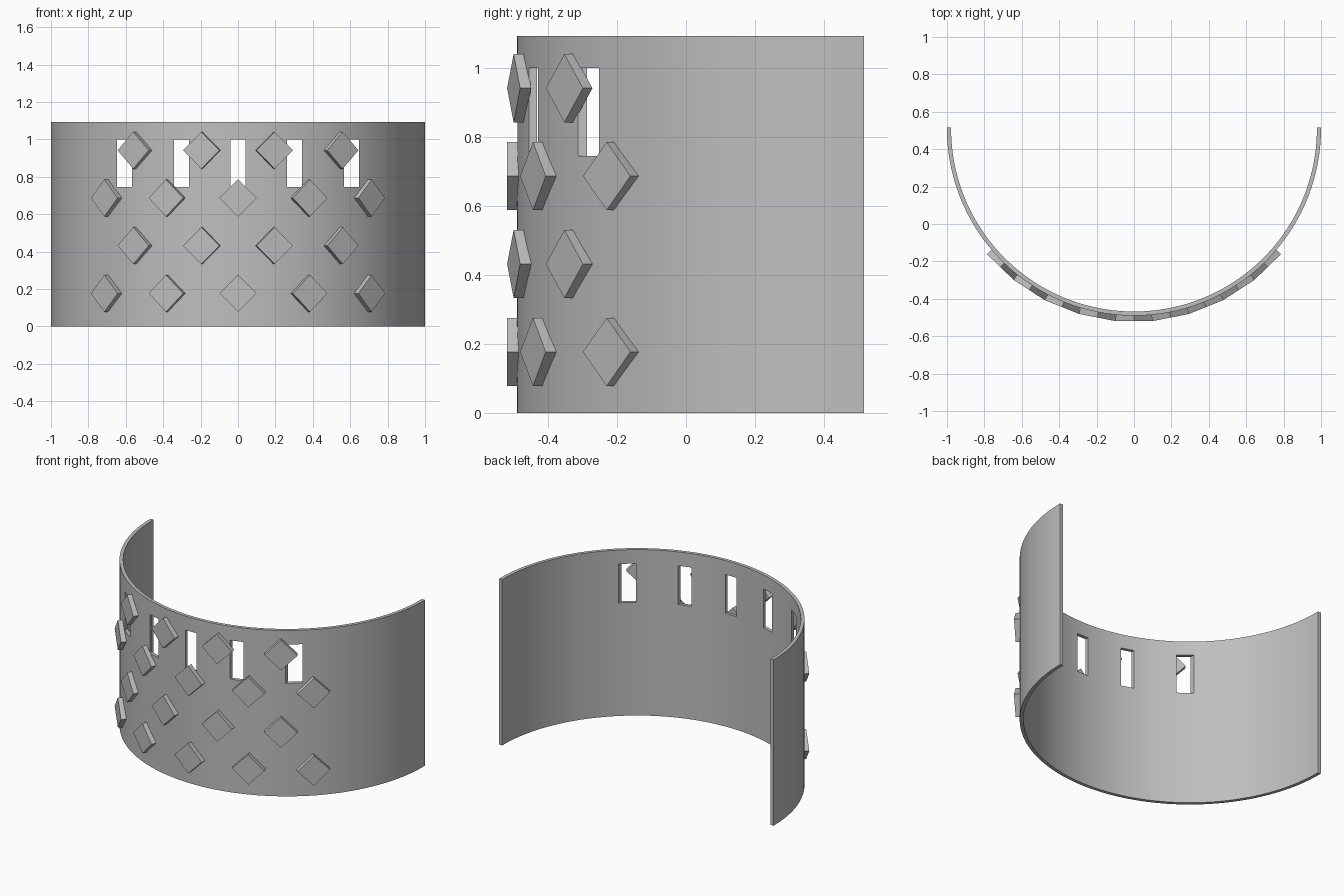
import bpy, bmesh, math
from mathutils import Matrix, Vector

if "Cube" in bpy.data.objects:
    bpy.data.objects.remove(bpy.data.objects["Cube"], do_unlink=True)

CENTRE_Y = 0.51      # axis of the curved wall
OUTER, INNER = 1.0, 0.978
HEIGHT = 1.093
END_Y = 0.517
SEGMENTS = 96

grey = bpy.data.materials.new("plain grey")
grey.use_nodes = True
colour = (0.52, 0.52, 0.52, 1)
grey.diffuse_color = colour
grey.node_tree.nodes["Principled BSDF"].inputs["Base Color"].default_value = colour


def make_object(name, bm):
    bmesh.ops.recalc_face_normals(bm, faces=bm.faces)
    mesh = bpy.data.meshes.new(name)
    bm.to_mesh(mesh)
    bm.free()
    mesh.materials.append(grey)
    obj = bpy.data.objects.new(name, mesh)
    bpy.context.collection.objects.link(obj)
    return obj


def add_box(bm, size, matrix):
    bmesh.ops.create_cube(bm, size=1, matrix=matrix @ Matrix.Diagonal((*size, 1)))


# Curved wall: half-ring outline, extruded upward
def arc(radius):
    pts = [(-radius, END_Y)]
    for i in range(SEGMENTS + 1):
        a = math.pi * i / SEGMENTS
        pts.append((-radius * math.cos(a), CENTRE_Y - radius * math.sin(a)))
    return pts + [(radius, END_Y)]


bm = bmesh.new()
outline = arc(OUTER) + arc(INNER)[::-1]
base = bm.faces.new([bm.verts.new((x, y, 0)) for x, y in outline])
top = bmesh.ops.extrude_face_region(bm, geom=[base])
bmesh.ops.translate(bm, vec=(0, 0, HEIGHT),
                    verts=[v for v in top["geom"] if isinstance(v, bmesh.types.BMVert)])
wall = make_object("curved_wall", bm)

# Upright slots cut straight through from the front
bm = bmesh.new()
for x in (-0.607, -0.302, 0, 0.302, 0.607):
    add_box(bm, (0.08, 0.6, 0.256), Matrix.Translation((x, -0.3, 0.873)))
cutter = make_object("slot_cutter", bm)
cutter.hide_render = True
cut = wall.modifiers.new("slots", "BOOLEAN")
cut.operation = "DIFFERENCE"
cut.solver = "EXACT"
cut.object = cutter
bpy.ops.object.select_all(action="DESELECT")
bpy.context.view_layer.objects.active = wall
wall.select_set(True)
bpy.ops.object.modifier_apply(modifier=cut.name)
bpy.data.objects.remove(cutter, do_unlink=True)
bpy.ops.object.shade_smooth_by_angle(angle=math.radians(30))

# Diamond studs in staggered rows around the front
STEP = math.radians(11)
SIDE = 0.14
for row, z in enumerate((0.177, 0.432, 0.687, 0.942)):
    for k in ((-4, -2, 0, 2, 4) if row % 2 == 0 else (-3, -1, 1, 3)):
        bm = bmesh.new()
        place = (Matrix.Translation((0, CENTRE_Y, z))
                 @ Matrix.Rotation(k * STEP, 4, "Z")
                 @ Matrix.Translation(Vector((0, -1.0125, 0)))
                 @ Matrix.Rotation(math.radians(45), 4, "Y"))
        add_box(bm, (SIDE, 0.033, SIDE), place)
        make_object(f"diamond_stud_row{row + 1}", bm)
